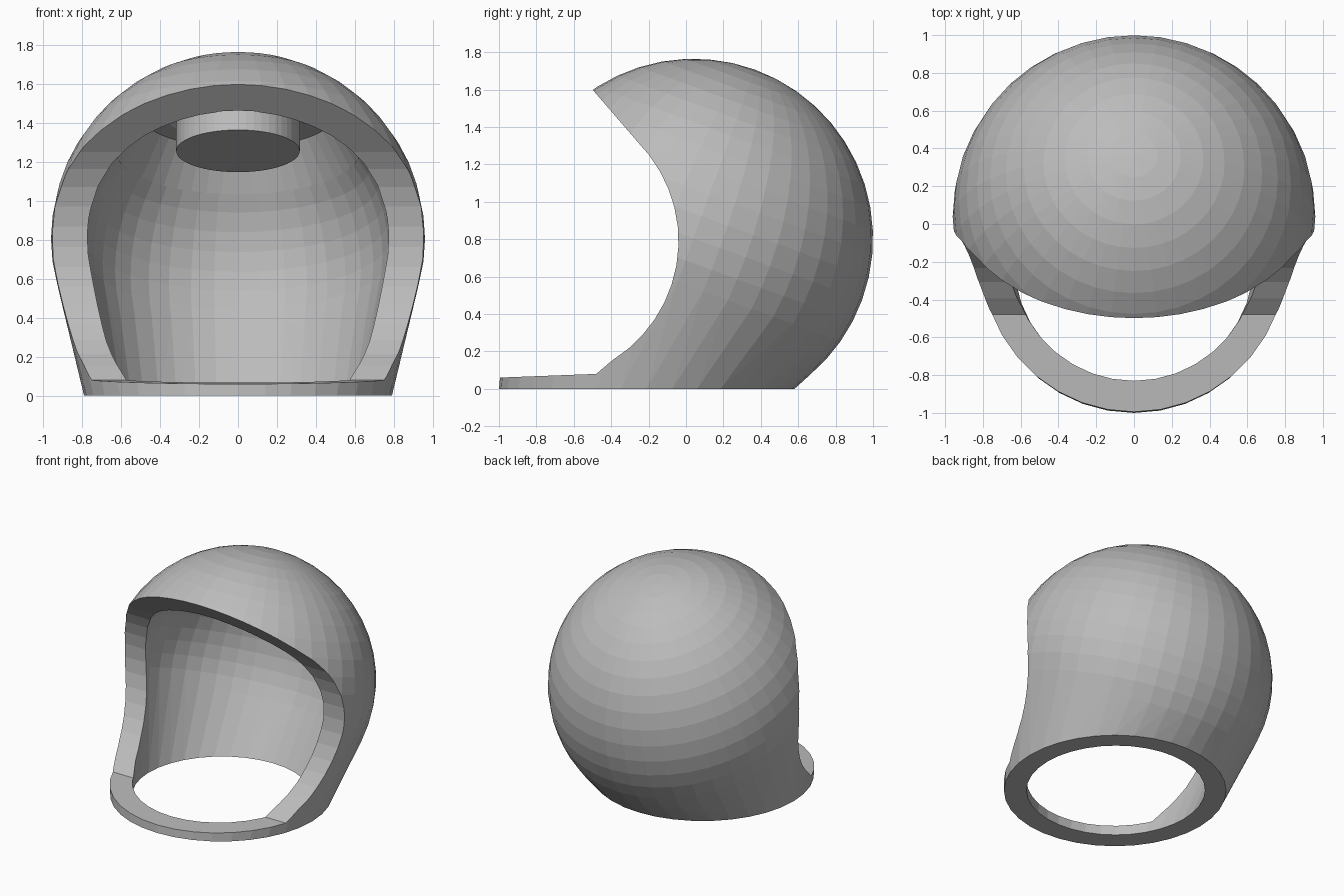
import bpy, bmesh
from math import radians, sin, cos, pi
from mathutils import Matrix, Vector

if "Cube" in bpy.data.objects:
    bpy.data.objects.remove(bpy.data.objects["Cube"], do_unlink=True)

CENTRE = Vector((0, 0.04, 0.805))
# Dome axis leans back; its local z runs towards the crown
TILT = Matrix.Translation(CENTRE) @ Matrix.Rotation(radians(-20), 4, 'X')

grey = bpy.data.materials.new("shell_grey")
grey.use_nodes = True
grey.diffuse_color = (0.5, 0.5, 0.5, 1)
grey.node_tree.nodes["Principled BSDF"].inputs["Base Color"].default_value = (0.5, 0.5, 0.5, 1)


def make_object(name, bm):
    bmesh.ops.recalc_face_normals(bm, faces=bm.faces)
    mesh = bpy.data.meshes.new(name)
    bm.to_mesh(mesh)
    bm.free()
    mesh.materials.append(grey)
    obj = bpy.data.objects.new(name, mesh)
    bpy.context.collection.objects.link(obj)
    return obj


def dome_hull(name, dome_radius, ring_radius, ring_z):
    """Convex skin around a tilted sphere and a flat neck ring."""
    bm = bmesh.new()
    bmesh.ops.create_uvsphere(bm, u_segments=40, v_segments=24,
                              radius=dome_radius, matrix=TILT)
    # Keep only the points of the sphere above the ground
    bmesh.ops.delete(bm, geom=bm.edges[:], context='EDGES_FACES')
    low = [v for v in bm.verts if v.co.z < 0.01]
    bmesh.ops.delete(bm, geom=low, context='VERTS')
    sides = 36
    for i in range(sides):
        a = 2 * pi * i / sides
        bm.verts.new((ring_radius * sin(a), -0.21 - ring_radius * cos(a), ring_z))
    bmesh.ops.convex_hull(bm, input=bm.verts[:])
    loose = [v for v in bm.verts if not v.link_faces]
    bmesh.ops.delete(bm, geom=loose, context='VERTS')
    bmesh.ops.dissolve_limit(bm, angle_limit=radians(0.2),
                             verts=bm.verts[:], edges=bm.edges[:])
    return make_object(name, bm)


def tilted_drum(name, low, high, r_low, r_high):
    """Drum on the dome axis between two distances from its centre."""
    bm = bmesh.new()
    bmesh.ops.create_cone(bm, cap_ends=True, segments=48, radius1=r_low,
                          radius2=r_high, depth=high - low,
                          matrix=TILT @ Matrix.Translation((0, 0, (low + high) / 2)))
    return make_object(name, bm)


def opening_prism(name):
    """Side profile of the face opening, extruded across the width."""
    profile = [(-1.4, 0.045), (-0.48, 0.08)]
    for deg in range(-58, 39, 8):
        a = radians(deg)
        profile.append((-0.79 + 0.75 * cos(a), 0.79 + 0.75 * sin(a)))
    profile += [(-0.5, 1.6), (-0.72, 1.86), (-1.4, 1.86)]
    bm = bmesh.new()
    face = bm.faces.new([bm.verts.new((-1.5, y, z)) for y, z in profile])
    side = bmesh.ops.extrude_face_region(bm, geom=[face])
    verts = [v for v in side["geom"] if isinstance(v, bmesh.types.BMVert)]
    bmesh.ops.translate(bm, verts=verts, vec=(3, 0, 0))
    return make_object(name, bm)


# Hood shell: outer skin minus cavity, crown recess and face opening
shell = dome_hull("hood_shell", 0.96, 0.79, 0)
cutters = [dome_hull("cavity_cutter", 0.78, 0.63, -0.02),
           tilted_drum("recess_cutter", 0.47, 0.68, 0.625, 0.5),
           opening_prism("opening_cutter")]
for cutter in cutters:
    cutter.hide_render = True
    mod = shell.modifiers.new(cutter.name, 'BOOLEAN')
    mod.operation = 'DIFFERENCE'
    mod.solver = 'EXACT'
    mod.object = cutter

# Bake the cuts, then drop the cutters
bpy.context.view_layer.update()
graph = bpy.context.evaluated_depsgraph_get()
baked = bpy.data.meshes.new_from_object(shell.evaluated_get(graph))
shell.modifiers.clear()
shell.data = baked
for cutter in cutters:
    bpy.data.objects.remove(cutter, do_unlink=True)

# Round boss hanging from the crown recess
tilted_drum("crown_boss", 0.48, 0.72, 0.317, 0.317)
